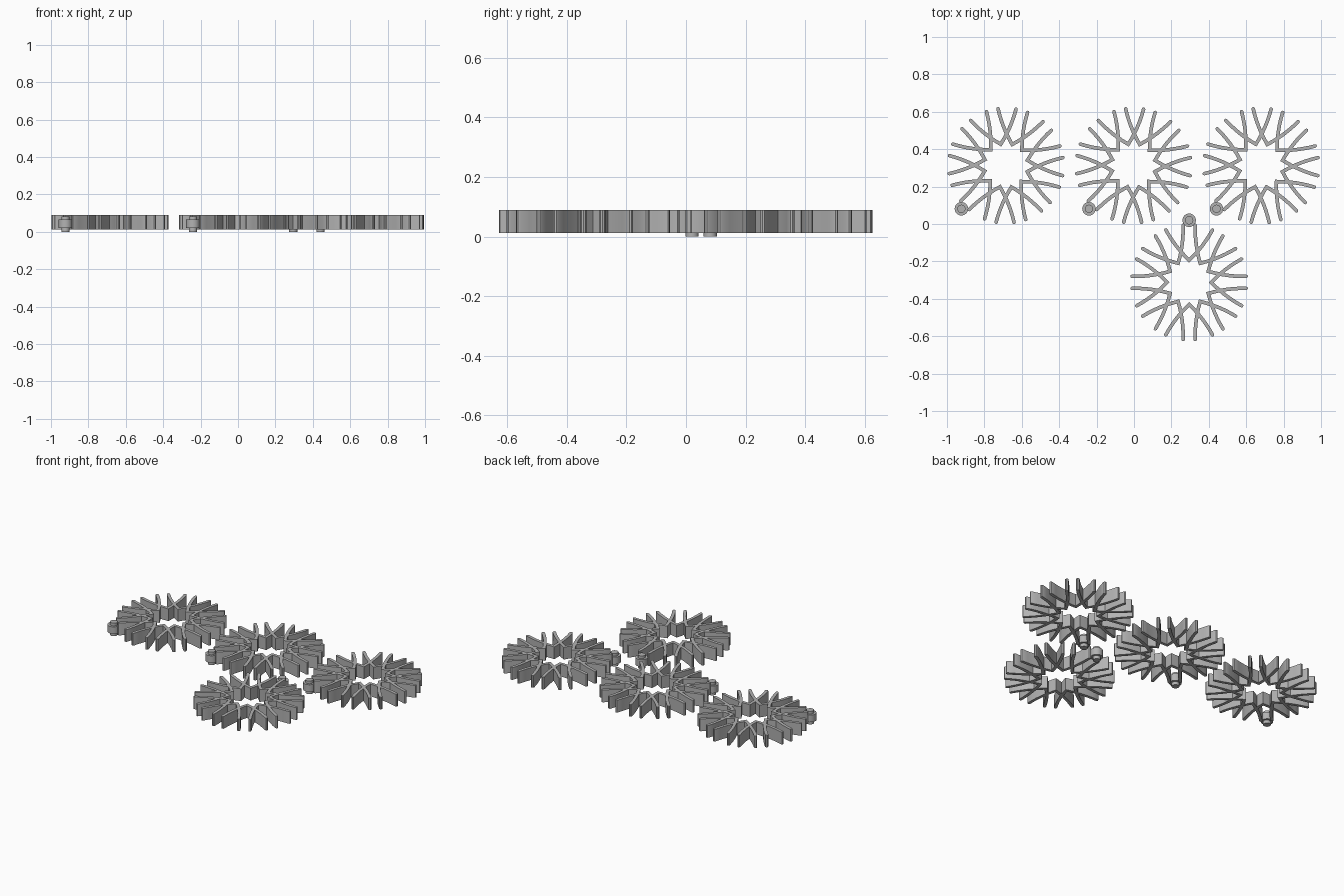
import bpy, bmesh, math
from mathutils import Vector, Matrix

if "Cube" in bpy.data.objects:
    bpy.data.objects.remove(bpy.data.objects["Cube"])

grey = bpy.data.materials.new("plain_grey")
grey.diffuse_color = (0.45, 0.45, 0.45, 1)
grey.use_nodes = True
grey.node_tree.nodes["Principled BSDF"].inputs["Base Color"].default_value = grey.diffuse_color

HALF = 0.0095                 # half thickness of a blade
Z0, Z1 = 0.012, 0.089         # blade bottom and top
COUNT = 12                    # chevrons per ring
TIP_R, TIP_A = 0.307, math.radians(24)
APEX_R = 0.118


def arm_path(side, n=7):
    """Gently bowed centre line from the inner apex to the outer tip."""
    a = Vector((APEX_R, 0))
    c = Vector((TIP_R * math.cos(TIP_A), TIP_R * math.sin(TIP_A)))
    d = c - a
    b = (a + c) / 2 + Vector((-d.y, d.x)).normalized() * 0.016
    pts = []
    for i in range(n):
        t = i / (n - 1)
        p = a * (1 - t) ** 2 + b * 2 * t * (1 - t) + c * t * t
        pts.append(Vector((p.x, p.y * side)))
    return pts


def chevron_outline():
    """Closed outline of one V-shaped blade with rounded tips."""
    path = arm_path(-1)[::-1] + arm_path(1)[1:]
    left, right = [], []
    for i, p in enumerate(path):
        d_in = (p - path[max(i - 1, 0)]).normalized()
        d_out = (path[min(i + 1, len(path) - 1)] - p).normalized()
        d = (d_in + d_out).normalized()
        ref = d_out if d_out.length else d_in
        nrm = Vector((-d.y, d.x))
        off = nrm * HALF / max(d.dot(ref), 0.5)
        left.append(p + off)
        right.append(p - off)

    def cap(p, start):
        c, r = p, start - p
        out = []
        for k in range(1, 4):
            a = -math.pi * k / 4
            out.append(c + Matrix.Rotation(a, 2) @ r)
        return out
    return left + cap(path[-1], left[-1]) + right[::-1] + cap(path[0], right[0])


def finish(bm, name):
    bmesh.ops.recalc_face_normals(bm, faces=bm.faces)
    me = bpy.data.meshes.new(name)
    bm.to_mesh(me)
    bm.free()
    me.materials.append(grey)
    ob = bpy.data.objects.new(name, me)
    bpy.context.collection.objects.link(ob)
    bpy.ops.object.select_all(action='DESELECT')
    ob.select_set(True)
    bpy.context.view_layer.objects.active = ob
    bpy.ops.object.shade_smooth_by_angle(angle=math.radians(30))
    return ob


def blade_ring(name, cx, cy, turn):
    bm = bmesh.new()
    outline = chevron_outline()
    for k in range(COUNT):
        rot = Matrix.Rotation(turn + math.tau * k / COUNT, 2)
        vs = []
        for p in outline:
            q = rot @ p
            vs.append(bm.verts.new((cx + q.x, cy + q.y, Z0)))
        face = bm.faces.new(vs)
        ext = bmesh.ops.extrude_face_region(bm, geom=[face], use_keep_orig=True)
        top = [v for v in ext["geom"] if isinstance(v, bmesh.types.BMVert)]
        bmesh.ops.translate(bm, verts=top, vec=(0, 0, Z1 - Z0))
    finish(bm, name)


def pivot_pin(name, x, y):
    """Wide collar with a slimmer stub showing above and below."""
    bm = bmesh.new()
    for r, z0, z1 in ((0.036, 0.02, 0.065), (0.022, 0.0, 0.082)):
        bmesh.ops.create_cone(bm, cap_ends=True, segments=24, radius1=r, radius2=r,
                              depth=z1 - z0,
                              matrix=Matrix.Translation((x, y, (z0 + z1) / 2)))
    finish(bm, name)


# Three rings in a row and one in front, each with a pin on its rim
rings = [(-0.684, 0.312, 224), (-0.002, 0.312, 224), (0.680, 0.312, 224),
         (0.295, -0.312, 90)]
for i, (cx, cy, deg) in enumerate(rings, 1):
    a = math.radians(deg)
    blade_ring(f"blade_ring_{i}", cx, cy, a)
    pivot_pin(f"pivot_pin_{i}", cx + 0.332 * math.cos(a), cy + 0.332 * math.sin(a))
